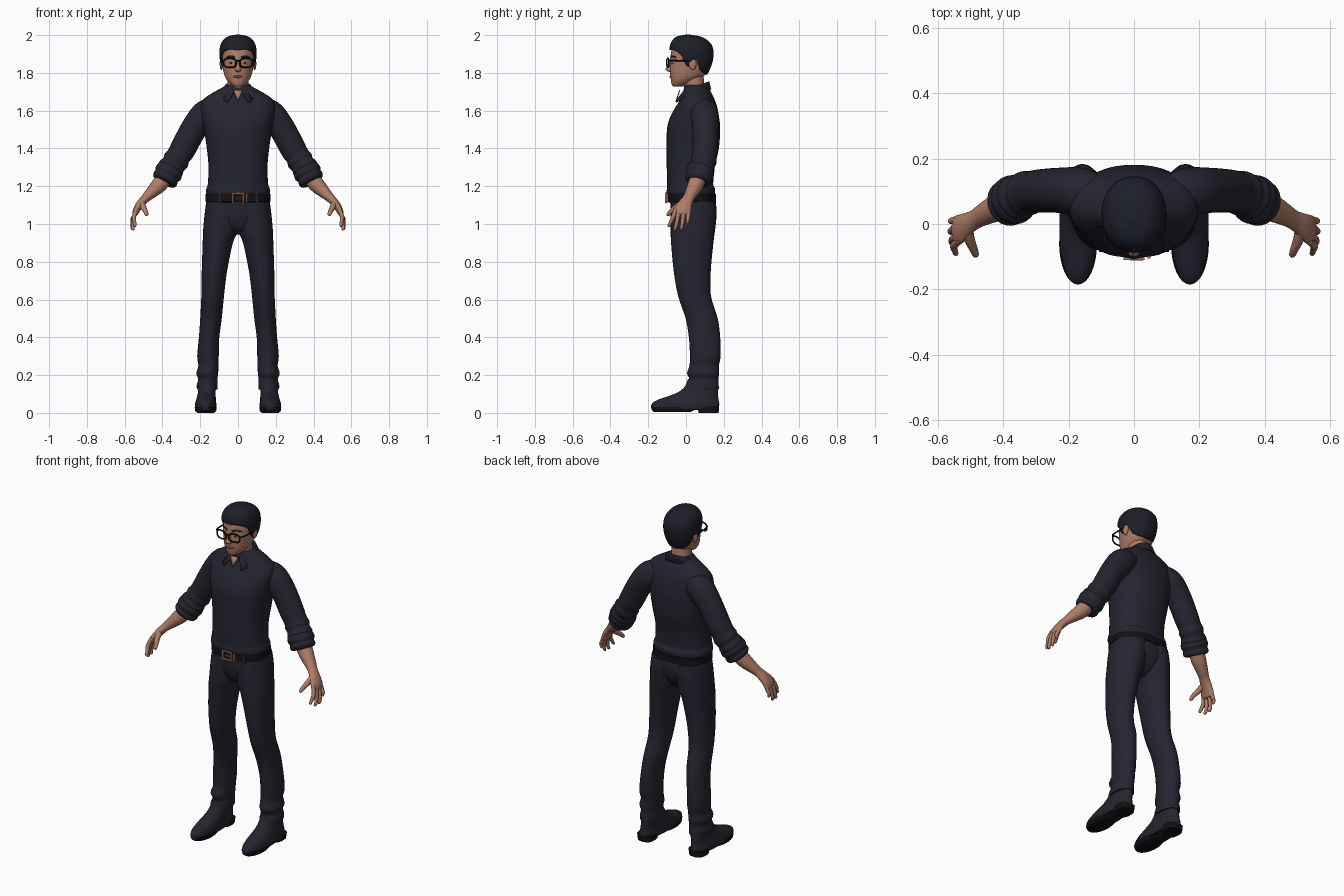
import bpy, bmesh, math
from mathutils import Vector


def material(name, r, g, b):
    m = bpy.data.materials.new(name)
    m.diffuse_color = (r, g, b, 1)
    return m


CLOTH = material("dark_navy_cloth", .018, .018, .03)
HAIR = material("blue_black_hair", .012, .013, .021)
SKIN = material("tan_skin", .43, .205, .135)
BLACK = material("black", .006, .006, .008)
COPPER = material("copper", .45, .2, .12)
LIP = material("lip", .25, .09, .065)
WHITE = material("eye_white", .55, .5, .47)


def add(name, verts, faces, mat, mirror=False, thick=0, angle=50):
    me = bpy.data.meshes.new(name)
    bm = bmesh.new()
    vs = [bm.verts.new(v) for v in verts]
    for f in faces:
        bm.faces.new([vs[i] for i in f])
    bmesh.ops.recalc_face_normals(bm, faces=bm.faces)
    bm.to_mesh(me)
    bm.free()
    me.materials.append(mat)
    ob = bpy.data.objects.new(name, me)
    bpy.context.collection.objects.link(ob)
    if thick:
        s = ob.modifiers.new("thickness", 'SOLIDIFY')
        s.thickness, s.offset = thick, 0
    if mirror:
        ob.modifiers.new("mirror", 'MIRROR')
    bpy.ops.object.select_all(action='DESELECT')
    ob.select_set(True)
    bpy.context.view_layer.objects.active = ob
    bpy.ops.object.shade_smooth_by_angle(angle=math.radians(angle))
    return ob


def spline(rows, k):
    """Catmull-Rom through rows of numbers."""
    out = []
    for i in range(len(rows) - 1):
        p = [rows[max(i - 1, 0)], rows[i], rows[i + 1], rows[min(i + 2, len(rows) - 1)]]
        for j in range(k):
            t = j / k
            out.append([b + .5 * t * (c - a + t * (2*a - 5*b + 4*c - d + t * (3*(b - c) + d - a)))
                        for a, b, c, d in zip(*p)])
    return out + [list(rows[-1])]


def grid(n, m, wrap=True):
    return [(i*m + j, i*m + (j+1) % m, (i+1)*m + (j+1) % m, (i+1)*m + j)
            for i in range(n - 1) for j in range(m if wrap else m - 1)]


def spow(v, e):
    return math.copysign(abs(v) ** (2 / e), v)


def loft(name, rows, mat, mirror=False, k=4, n=32, e=2.0):
    """Stack of level rings, rows are (z, cx, cy, rx, ry)."""
    rows = spline(rows, k)
    verts = []
    for z, cx, cy, rx, ry in rows:
        for j in range(n):
            a = math.tau * j / n
            verts.append((cx + rx * spow(math.sin(a), e), cy - ry * spow(math.cos(a), e), z))
    faces = grid(len(rows), n) + [tuple(range(n)), tuple(range(len(verts) - n, len(verts)))]
    return add(name, verts, faces, mat, mirror)


def tube(name, rows, mat, mirror=False, k=4, n=20, closed=False):
    """Rings along a path, rows are (x, y, z, r_thin, r_wide); r_wide lies near the y axis."""
    rows = rows if closed else spline(rows, k)
    c, verts = [Vector(r[:3]) for r in rows], []
    for i, r in enumerate(rows):
        d = (c[(i + 1) % len(c)] - c[i - 1]) if closed else c[min(i + 1, len(c) - 1)] - c[max(i - 1, 0)]
        d.normalize()
        u = Vector((0, 1, 0))
        u = (u - d * u.dot(d)).normalized()
        v = d.cross(u)
        verts += [c[i] + v * r[3] * math.cos(math.tau*j/n) + u * r[4] * math.sin(math.tau*j/n) for j in range(n)]
    faces = grid(len(rows), n)
    if closed:
        o = len(verts) - n
        faces += [(o + j, o + (j+1) % n, (j+1) % n, j) for j in range(n)]
    else:
        faces += [tuple(range(n)), tuple(range(len(verts) - n, len(verts)))]
    return add(name, verts, faces, mat, mirror)


def box(name, c, s, mat, mirror=False):
    v = [(c[0] + a*s[0]/2, c[1] + b*s[1]/2, c[2] + d*s[2]/2) for a in (-1, 1) for b in (-1, 1) for d in (-1, 1)]
    return add(name, v, [(0, 1, 3, 2), (4, 5, 7, 6), (0, 1, 5, 4), (2, 3, 7, 6), (0, 2, 6, 4), (1, 3, 7, 5)],
               mat, mirror, angle=30)


def ellipsoid(name, c, r, mat, mirror=False):
    rows = []
    for i in range(13):
        t = math.pi * i / 12
        s = max(math.sin(t), .02)
        rows.append((c[2] - r[2] * math.cos(t), c[0], c[1], r[0] * s, r[1] * s))
    return loft(name, rows, mat, mirror, k=1, n=20)


# Shirt body
loft("shirt", [(1.15, 0, .026, .158, .118), (1.165, 0, .026, .17, .128), (1.19, 0, .026, .167, .127),
               (1.21, 0, .022, .16, .122), (1.3, 0, .025, .156, .127), (1.4, 0, .036, .165, .138),
               (1.5, 0, .04, .18, .141), (1.56, 0, .045, .19, .131), (1.62, 0, .055, .198, .11),
               (1.66, 0, .061, .182, .09), (1.69, 0, .06, .142, .077), (1.72, 0, .055, .088, .066),
               (1.735, 0, .052, .063, .058)], CLOTH, n=48, e=2.3)
# Sleeves and rolled cuffs
tube("sleeve", [(.1, .085, 1.61, .06, .06), (.165, .098, 1.582, .078, .074), (.23, .103, 1.51, .07, .069),
                (.29, .101, 1.4, .068, .066), (.315, .097, 1.36, .064, .064), (.328, .094, 1.337, .07, .069),
                (.342, .088, 1.315, .064, .064), (.355, .082, 1.295, .071, .071),
                (.37, .073, 1.27, .062, .062)], CLOTH, True, n=28)
tube("rolled_cuff", [(.353, .083, 1.297, .05, .05), (.358, .08, 1.288, .07, .072), (.37, .073, 1.268, .074, .076),
                     (.378, .069, 1.253, .067, .069), (.386, .064, 1.238, .07, .072),
                     (.393, .06, 1.226, .062, .064), (.395, .059, 1.222, .04, .04)], CLOTH, True, n=28)
# Forearm and palm
tube("forearm", [(.36, .08, 1.28, .044, .044), (.415, .052, 1.21, .042, .042), (.455, .032, 1.17, .033, .035),
                 (.488, .013, 1.138, .024, .03), (.515, -.003, 1.108, .022, .037), (.534, -.016, 1.08, .019, .045),
                 (.544, -.02, 1.055, .015, .043), (.546, -.021, 1.046, .006, .03)], SKIN, True, n=24)
# Fingers: knuckle y, tip x, tip y, tip z
for nm, ky, tx, ty, tz in (("index", -.052, .548, -.09, .985), ("middle", -.031, .558, -.06, .966),
                           ("ring", -.008, .561, -.026, .968), ("little", .013, .56, .008, 1.0)):
    tube(nm + "_finger", [(.535, ky, 1.085, .011, .011), (.551, ky * .6 + ty * .4, 1.04, .0115, .0115),
                          (tx, ky * .25 + ty * .75, tz + .025, .0095, .0095), (tx - .003, ty, tz + .006, .008, .008),
                          (tx - .004, ty, tz, .003, .003)], SKIN, True, n=12)
tube("thumb", [(.51, -.015, 1.115, .018, .018), (.502, -.05, 1.09, .016, .016), (.49, -.078, 1.068, .0125, .0125),
               (.484, -.094, 1.05, .01, .01), (.482, -.099, 1.043, .003, .003)], SKIN, True, n=12)

# Trousers
loft("pelvis", [(1.16, 0, .03, .16, .115), (1.1, 0, .037, .168, .12), (1.04, 0, .038, .173, .116),
                (.98, 0, .034, .13, .09), (.945, 0, .032, .045, .05)], CLOTH, n=48, e=2.2)
loft("trouser_leg", [(1.12, .075, .04, .093, .118), (1.05, .083, .04, .094, .122), (.96, .093, .036, .092, .117),
                     (.9, .107, .033, .08, .112), (.75, .125, .033, .067, .098), (.62, .134, .045, .06, .087),
                     (.5, .143, .083, .057, .085), (.4, .153, .098, .054, .083), (.3, .159, .102, .057, .081),
                     (.25, .157, .096, .053, .078), (.21, .163, .091, .058, .085), (.18, .16, .094, .051, .077),
                     (.15, .163, .088, .055, .085), (.125, .163, .086, .055, .088)], CLOTH, True)
# Belt, belt loops and buckle
loft("belt", [(1.114, 0, .03, .163, .12), (1.118, 0, .03, .171, .13), (1.158, 0, .03, .171, .13),
              (1.162, 0, .03, .163, .12)], BLACK, k=1, n=48, e=2.2)
box("buckle_side", (.028, -.104, 1.138), (.008, .012, .054), COPPER, True)
for z in (1.114, 1.162):
    box("buckle_bar", (0, -.104, z), (.062, .012, .007), COPPER)
box("buckle_prong", (.008, -.107, 1.138), (.04, .008, .006), COPPER)
box("belt_keeper", (.046, -.1, 1.138), (.008, .012, .046), COPPER)
box("belt_loop", (.1, -.079, 1.138), (.014, .014, .056), CLOTH, True)

# Shoes with separate sole and heel
loft("shoe", [(.016, .17, -.005, .052, .176), (.03, .171, -.005, .057, .18), (.05, .171, -.002, .056, .178),
              (.07, .169, .012, .052, .16), (.09, .167, .04, .049, .13), (.11, .165, .064, .047, .105),
              (.14, .163, .08, .045, .086), (.18, .162, .085, .04, .075)], CLOTH, True, n=40, e=2.2)
loft("sole", [(.004, .171, -.075, .05, .095), (.012, .171, -.07, .056, .108), (.03, .171, -.06, .058, .125)],
     BLACK, True, k=2)
loft("heel", [(0, .171, .12, .046, .053), (.034, .171, .117, .052, .058)], BLACK, True, k=1, e=2.8)

# Neck, head and ears
tube("neck", [(0, .05, 1.66, .06, .056), (0, .044, 1.72, .057, .054), (0, .038, 1.77, .056, .056),
              (0, .035, 1.82, .056, .06)], SKIN, n=28)
loft("head", [(1.727, 0, -.04, .014, .018), (1.731, 0, -.037, .027, .034), (1.745, 0, -.023, .045, .054),
              (1.77, 0, -.003, .064, .078), (1.8, 0, .014, .075, .098), (1.85, 0, .026, .084, .11),
              (1.9, 0, .03, .086, .11), (1.94, 0, .028, .08, .1), (1.97, 0, .024, .06, .075),
              (1.985, 0, .02, .03, .03)], SKIN, n=40, e=2.15)
ellipsoid("ear", (.088, .035, 1.848), (.009, .02, .033), SKIN, True)
loft("nose", [(1.805, 0, -.082, .01, .008), (1.812, 0, -.084, .017, .02), (1.822, 0, -.085, .015, .023),
              (1.84, 0, -.08, .01, .018), (1.865, 0, -.077, .008, .011), (1.88, 0, -.075, .01, .007)],
     SKIN, k=3, n=16)
ellipsoid("lips", (0, -.081, 1.78), (.026, .007, .006), LIP)
ellipsoid("chin", (0, -.06, 1.745), (.024, .016, .014), SKIN)
ellipsoid("eye", (.037, -.071, 1.853), (.014, .006, .006), WHITE, True)
ellipsoid("iris", (.037, -.076, 1.853), (.006, .002, .006), BLACK, True)
tube("eyebrow", [(.016, -.081, 1.882, .004, .003), (.04, -.073, 1.888, .005, .003),
                 (.062, -.053, 1.882, .003, .003)], HAIR, True, n=10)

# Hair cap: lower edge follows a hairline set by the angle from the front
HAIRLINE = [(0, 1.922), (.5, 1.924), (.85, 1.915), (1.1, 1.895), (1.22, 1.84), (1.42, 1.832),
            (1.55, 1.872), (1.78, 1.87), (1.95, 1.815), (2.4, 1.797), (3.15, 1.79)]
CAP = [(1.78, .04, .058, .062), (1.82, .039, .078, .084), (1.86, .034, .09, .103), (1.9, .03, .095, .112),
       (1.94, .027, .091, .109), (1.97, .021, .076, .09), (1.99, .014, .05, .058), (1.9995, .01, .004, .004)]
CAP = spline(CAP, 5)


def lookup(table, x):
    for a, b in zip(table, table[1:]):
        if x <= b[0]:
            t = (x - a[0]) / (b[0] - a[0])
            return [p + (q - p) * t for p, q in zip(a, b)]
    return list(table[-1])


N, ROWS, verts = 96, 22, []
for i in range(ROWS):
    for j in range(N):
        a = math.tau * j / N
        zb = lookup(HAIRLINE, min(a, math.tau - a))[1]
        z = zb + (1.9995 - zb) * math.sin(math.pi / 2 * i / (ROWS - 1))
        _, cy, rx, ry = lookup(CAP, z)
        verts.append((rx * spow(math.sin(a), 2.15), cy - ry * spow(math.cos(a), 2.15), z))
add("hair", verts, grid(ROWS, N) + [tuple(range(len(verts) - N, len(verts)))], HAIR, thick=.008)

# Glasses
tube("glasses_rim", [(.043 + .033 * spow(math.cos(t), 2.6), -.096 + .006 * math.cos(t),
                      1.853 + .024 * spow(math.sin(t), 2.6), .0045, .004)
                     for t in (math.tau * i / 36 for i in range(36))], BLACK, True, n=8, closed=True)
tube("glasses_bridge", [(-.012, -.1, 1.86, .004, .004), (0, -.102, 1.864, .004, .004),
                        (.012, -.1, 1.86, .004, .004)], BLACK, n=8)
tube("glasses_temple", [(.074, -.09, 1.866, .005, .004), (.086, -.078, 1.866, .005, .004),
                        (.092, -.03, 1.865, .004, .004), (.092, .03, 1.863, .004, .004)], BLACK, True, n=8)

# Open neck and folded collar
add("neck_opening", [(0, -.053, 1.648), (.024, -.033, 1.708), (-.024, -.033, 1.708)], [(0, 1, 2)], SKIN, thick=.006)
M, verts = 40, []
for i in range(3):
    for j in range(M):
        a = .28 + (math.tau - .56) * j / (M - 1)
        s, c = math.sin(a), math.cos(a)
        tip = max(0, (c - .55) / .41)
        zt = 1.725 - .026 * c
        if i == 0:
            verts.append((.062 * s, .052 - .062 * c, zt - .015))
        elif i == 1:
            verts.append((.07 * s, .052 - .07 * c, zt))
        else:
            verts.append((.093 * s + math.copysign(.03 * tip, s), .052 - (.078 + .034 * max(c, 0)) * c,
                          zt - .04 - .014 * tip))
add("collar", verts, grid(3, M, False), CLOTH, thick=.009)
